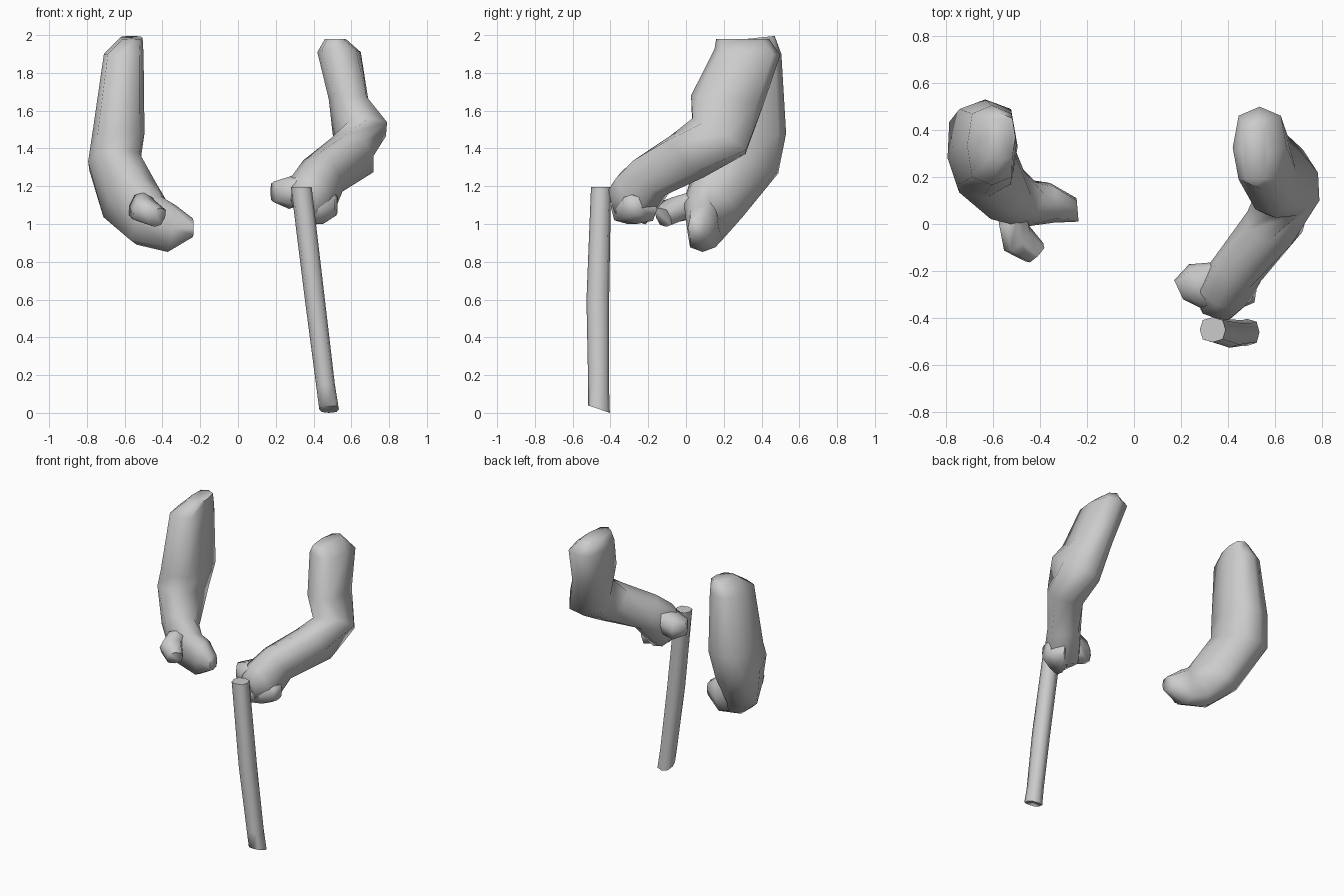
import bpy, bmesh, math
from mathutils import Vector


def loft(name, rings, sides=8, power=0.7):
    """Skin rings of (x, y, z, half width, half depth, yaw, pitch); pitch 0 points down."""
    bm = bmesh.new()
    loops = []
    for x, y, z, w, d, yaw, pitch in rings:
        a, p = math.radians(yaw), math.radians(pitch)
        lateral = Vector((math.cos(a), math.sin(a), 0))
        depth = Vector((math.sin(a) * math.cos(p), -math.cos(a) * math.cos(p), math.sin(p)))
        loop = []
        for i in range(sides):
            t = math.tau * i / sides
            c, s = math.cos(t), math.sin(t)
            c = math.copysign(abs(c) ** power, c) if abs(c) > 1e-6 else 0
            s = math.copysign(abs(s) ** power, s) if abs(s) > 1e-6 else 0
            loop.append(bm.verts.new(Vector((x, y, z)) + lateral * w * c + depth * d * s))
        loops.append(loop)
    for a, b in zip(loops, loops[1:]):
        for i in range(sides):
            j = (i + 1) % sides
            bm.faces.new((a[i], a[j], b[j], b[i]))
    bm.faces.new(loops[0])
    bm.faces.new(loops[-1])
    bmesh.ops.recalc_face_normals(bm, faces=bm.faces)
    mesh = bpy.data.meshes.new(name)
    bm.to_mesh(mesh)
    bm.free()
    obj = bpy.data.objects.new(name, mesh)
    bpy.context.collection.objects.link(obj)
    bpy.ops.object.select_all(action='DESELECT')
    obj.select_set(True)
    bpy.context.view_layer.objects.active = obj
    bpy.ops.object.shade_smooth_by_angle(angle=math.radians(75))
    return obj


# Bent arm reaching forward to the staff
loft("staff_arm", [
    (0.515, 0.30, 1.98, 0.055, 0.14, 0, 0),
    (0.535, 0.325, 1.91, 0.115, 0.175, 0, 5),
    (0.585, 0.22, 1.66, 0.105, 0.195, 5, 6),
    (0.65, 0.175, 1.465, 0.14, 0.175, 18, 33),
    (0.60, 0.01, 1.36, 0.125, 0.145, -20, 50),
    (0.45, -0.18, 1.255, 0.11, 0.13, -35, 55),
    (0.385, -0.28, 1.135, 0.12, 0.155, -25, 62),
    (0.35, -0.38, 1.12, 0.07, 0.08, -15, 75),
], power=0.72)
# Closed fingers and thumb around the staff
loft("staff_thumb", [
    (0.36, -0.25, 1.20, 0.09, 0.09, -75, 90),
    (0.27, -0.27, 1.165, 0.105, 0.085, -70, 90),
    (0.19, -0.28, 1.17, 0.045, 0.055, -65, 90),
])
loft("staff_fingers", [
    (0.36, -0.31, 1.09, 0.09, 0.09, 80, 90),
    (0.45, -0.26, 1.08, 0.11, 0.08, 80, 90),
    (0.52, -0.29, 1.10, 0.045, 0.055, 80, 90),
])

# Hanging arm with the hand turned inward
loft("free_arm", [
    (-0.565, 0.37, 1.985, 0.06, 0.10, 0, -6),
    (-0.605, 0.335, 1.90, 0.105, 0.17, 0, 0),
    (-0.633, 0.33, 1.48, 0.138, 0.20, 0, 0),
    (-0.655, 0.30, 1.33, 0.14, 0.20, 8, 18),
    (-0.575, 0.16, 1.13, 0.125, 0.175, 30, 42),
    (-0.475, 0.09, 1.02, 0.105, 0.15, 55, 60),
    (-0.35, 0.09, 0.975, 0.085, 0.125, 95, 80),
    (-0.24, 0.06, 0.98, 0.05, 0.05, 95, 90),
], power=0.66)
loft("free_thumb", [
    (-0.52, 0.04, 1.10, 0.07, 0.075, 40, 65),
    (-0.50, -0.06, 1.075, 0.075, 0.07, 45, 65),
    (-0.425, -0.12, 1.035, 0.055, 0.055, 45, 65),
])

# Slightly bowed walking staff
loft("staff", [
    (0.335, -0.45, 1.195, 0.055, 0.053, 0, 0),
    (0.407, -0.467, 0.60, 0.053, 0.06, 0, 0),
    (0.463, -0.463, 0.15, 0.050, 0.055, 0, 0),
    (0.482, -0.461, 0.02, 0.052, 0.061, 0, 19),
], power=0.75)
